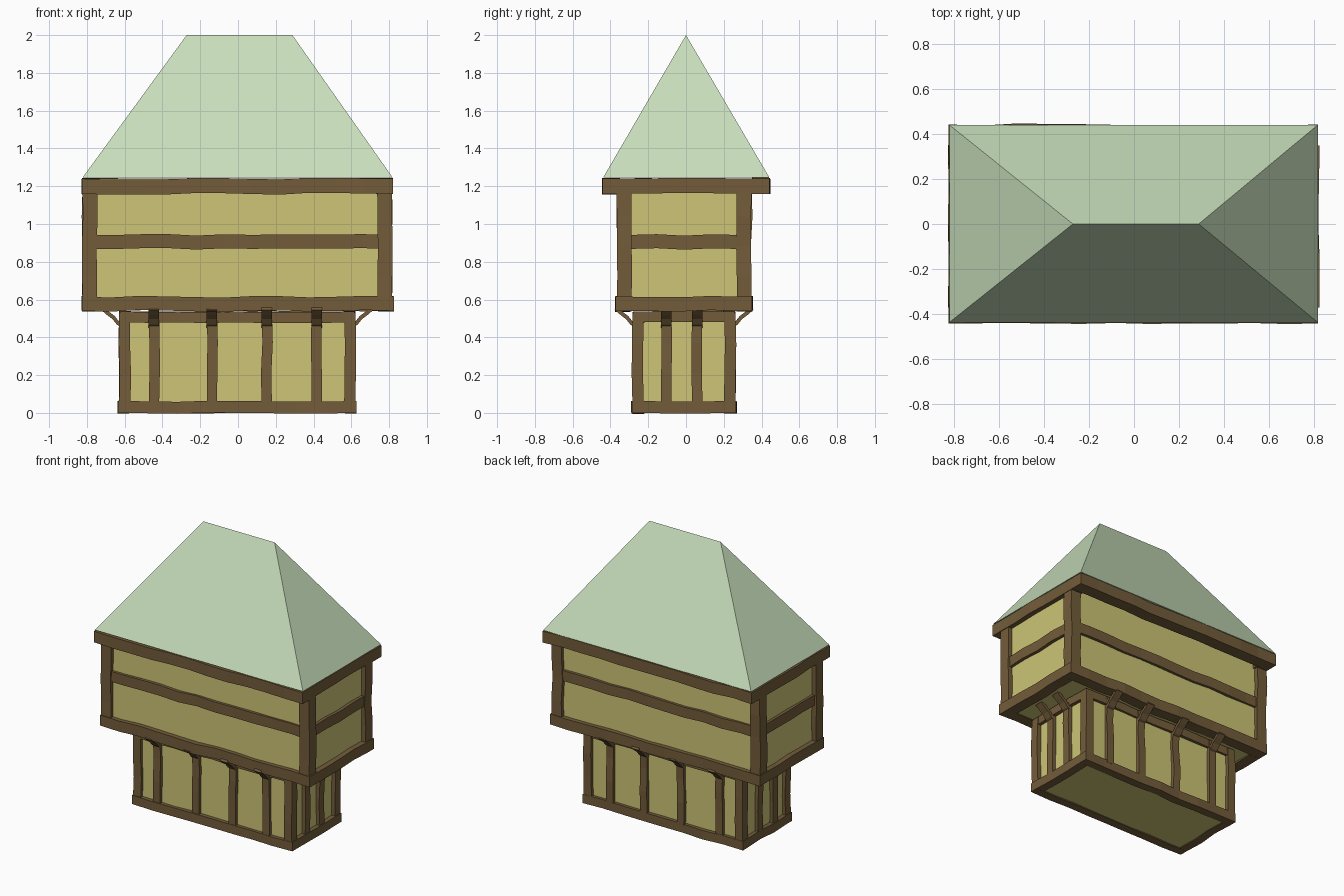
import bpy, bmesh, math, random
from mathutils import Vector

if "Cube" in bpy.data.objects:
    bpy.data.objects.remove(bpy.data.objects["Cube"])

random.seed(4)


def srgb(r, g, b):
    f = lambda c: ((c / 255 + 0.055) / 1.055) ** 2.4 if c > 10 else c / 3294
    return (f(r), f(g), f(b), 1)


def material(name, rgb):
    m = bpy.data.materials.new(name)
    m.diffuse_color = srgb(*rgb)
    m.use_nodes = True
    m.node_tree.nodes["Principled BSDF"].inputs["Base Color"].default_value = m.diffuse_color
    return m


WOOD = material("brown timber", (115, 92, 58))
PLASTER = material("yellow plaster", (205, 197, 118))
TILE = material("pale green roof", (200, 222, 187))


def finish(bm, name, mat):
    bmesh.ops.recalc_face_normals(bm, faces=bm.faces)
    me = bpy.data.meshes.new(name)
    bm.to_mesh(me)
    bm.free()
    me.materials.append(mat)
    ob = bpy.data.objects.new(name, me)
    bpy.context.collection.objects.link(ob)


def loft(bm, rings):
    """Skin a list of closed rings and cap both ends."""
    vs = [[bm.verts.new(p) for p in r] for r in rings]
    for a, b in zip(vs, vs[1:]):
        for i in range(len(a)):
            j = (i + 1) % len(a)
            bm.faces.new((a[i], a[j], b[j], b[i]))
    bm.faces.new(vs[0])
    bm.faces.new(vs[-1])


def beam(bm, lo, hi, wobble=0.005):
    """Hand-hewn box beam, slightly crooked along its longest side."""
    lo, hi = Vector(lo), Vector(hi)
    size = hi - lo
    ax = max(range(3), key=lambda i: size[i])
    u, v = [i for i in range(3) if i != ax]
    n = max(3, round(size[ax] / 0.15))
    rings = []
    for k in range(n + 1):
        w = wobble if 0 < k < n else 0
        du, dv = random.uniform(-w, w), random.uniform(-w, w)
        ring = []
        for a, b in ((0, 0), (1, 0), (1, 1), (0, 1)):
            p = Vector((0, 0, 0))
            p[ax] = lo[ax] + size[ax] * k / n
            p[u] = (hi if a else lo)[u] + du
            p[v] = (hi if b else lo)[v] + dv
            ring.append(p)
        rings.append(ring)
    loft(bm, rings)


def frame(bm, x0, x1, y0, y1, z0, z1, t):
    """Four horizontal beams around a rectangle."""
    beam(bm, (x0, y0, z0), (x1, y0 + t, z1))
    beam(bm, (x0, y1 - t, z0), (x1, y1, z1))
    beam(bm, (x0, y0 + t, z0), (x0 + t, y1 - t, z1))
    beam(bm, (x1 - t, y0 + t, z0), (x1, y1 - t, z1))


def posts(bm, x0, x1, y0, y1, z0, z1, t):
    for x in (x0, x1 - t):
        for y in (y0, y1 - t):
            beam(bm, (x, y, z0), (x + t, y + t, z1))


def block(name, x0, x1, y0, y1, z0, z1):
    bm = bmesh.new()
    beam(bm, (x0, y0, z0), (x1, y1, z1), 0)
    finish(bm, name, PLASTER)


# Plaster walls
block("lower_walls", -0.605, 0.595, -0.26, 0.24, 0.005, 0.535)
block("upper_walls", -0.79, 0.785, -0.34, 0.32, 0.548, 1.24)

# Lower storey frame
L = (-0.63, 0.622, -0.283, 0.262)
bm = bmesh.new()
frame(bm, L[0] - 0.004, L[1] + 0.006, L[2] - 0.003, L[3] + 0.003, 0, 0.063, 0.06)
frame(bm, L[0] + 0.004, L[1] - 0.004, L[2] + 0.004, L[3] - 0.004, 0.48, 0.537, 0.06)
posts(bm, *L, 0.03, 0.53, 0.06)
finish(bm, "lower_frame", WOOD)

# Studs of the lower storey, each with a curved bracket carrying the overhang
studs, brackets = bmesh.new(), bmesh.new()
arc = [(-0.015, 0.45), (0.012, 0.468), (0.035, 0.497), (0.062, 0.517), (0.095, 0.545)]
W = 0.0275


def stud(pos, wall, axis, sign):
    def put(along, out, z):
        d = wall + sign * out
        return (along, d, z) if axis == 'y' else (d, along, z)
    a, b = put(pos - W, 0, 0.05), put(pos + W, -0.05, 0.535)
    beam(studs, [min(p) for p in zip(a, b)], [max(p) for p in zip(a, b)])
    loft(brackets, [[put(pos - W, o, z), put(pos + W, o, z),
                     put(pos + W, o - 0.012, z + 0.016), put(pos - W, o - 0.012, z + 0.016)]
                    for o, z in arc])


for x in (-0.445, -0.138, 0.152, 0.417):
    stud(x, L[2], 'y', -1)
    stud(x, L[3], 'y', 1)
for y in (-0.105, 0.06):
    stud(y, L[0], 'x', -1)
    stud(y, L[1], 'x', 1)
finish(studs, "lower_studs", WOOD)
finish(brackets, "overhang_brackets", WOOD)

# Upper storey frame
U = (-0.823, 0.815, -0.368, 0.347)
bm = bmesh.new()
frame(bm, U[0] - 0.004, U[1] + 0.01, U[2] - 0.004, U[3] + 0.003, 0.54, 0.615, 0.08)
posts(bm, *U, 0.56, 1.2, 0.078)
finish(bm, "upper_frame", WOOD)

# Middle rail around the upper storey
bm = bmesh.new()
frame(bm, U[0] + 0.013, U[1] - 0.01, U[2] + 0.01, U[3] - 0.01, 0.868, 0.942, 0.06)
finish(bm, "middle_rail", WOOD)

# Eaves beams under the roof
bm = bmesh.new()
frame(bm, -0.826, 0.82, -0.443, 0.443, 1.16, 1.24, 0.09)
finish(bm, "eaves_beams", WOOD)

# Hipped roof
bm = bmesh.new()
base = [bm.verts.new((x, y, 1.247)) for x, y in
        ((-0.822, -0.438), (0.818, -0.438), (0.818, 0.441), (-0.822, 0.441))]
r0, r1 = bm.verts.new((-0.272, 0, 2)), bm.verts.new((0.288, 0, 2))
for f in ((base[0], base[1], r1, r0), (base[2], base[3], r0, r1),
          (base[1], base[2], r1), (base[3], base[0], r0), base):
    bm.faces.new(f)
finish(bm, "hipped_roof", TILE)
